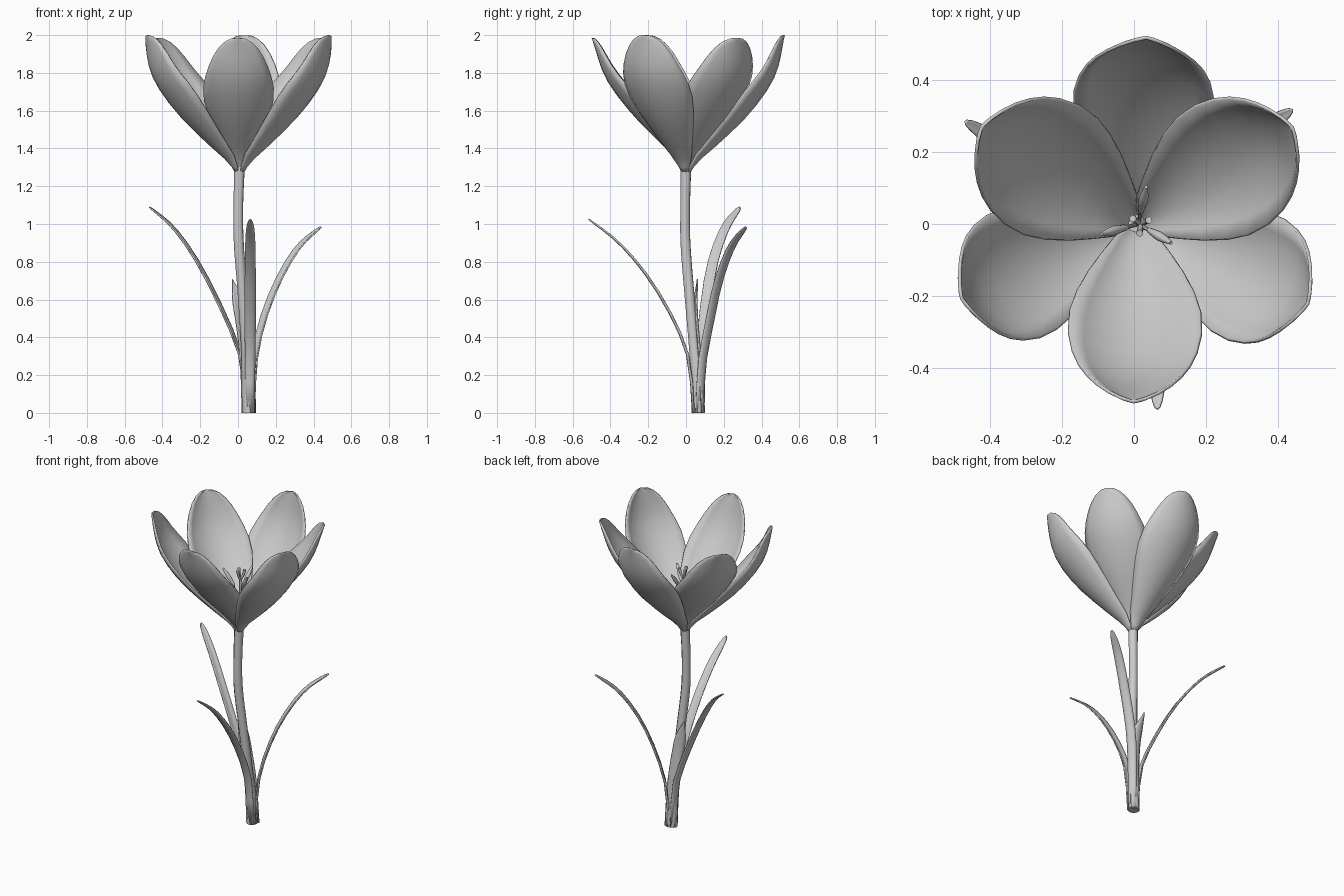
import bpy, bmesh, math
from mathutils import Vector

if "Cube" in bpy.data.objects:
    bpy.data.objects.remove(bpy.data.objects["Cube"])


def spline(points, t):
    """Catmull-Rom position at t in 0..1 along the control points."""
    p = [Vector(q) for q in points]
    p = [2 * p[0] - p[1]] + p + [2 * p[-1] - p[-2]]
    u = min(max(t, 0), 1) * (len(points) - 1)
    i = min(int(u), len(points) - 2)
    u -= i
    a, b, c, d = p[i:i + 4]
    return 0.5 * (2 * b + (c - a) * u + (2 * a - 5 * b + 4 * c - d) * u ** 2
                  + (3 * b - 3 * c + d - a) * u ** 3)


def finish(obj, angle=50):
    bpy.ops.object.select_all(action='DESELECT')
    obj.select_set(True)
    bpy.context.view_layer.objects.active = obj
    if obj.type == 'CURVE':
        bpy.ops.object.convert(target='MESH')
    bpy.ops.object.shade_smooth_by_angle(angle=math.radians(angle))


def tube(name, points, radii, steps=16):
    """Round stalk with a varying radius, capped at both ends."""
    curve = bpy.data.curves.new(name, 'CURVE')
    curve.dimensions = '3D'
    curve.bevel_depth = 1
    curve.bevel_resolution = 2
    curve.use_fill_caps = True
    line = curve.splines.new('POLY')
    line.points.add(steps)
    for i, point in enumerate(line.points):
        t = i / steps
        point.co = (*spline(points, t), 1)
        point.radius = spline([(r, 0, 0) for r in radii], t).x
    obj = bpy.data.objects.new(name, curve)
    bpy.context.collection.objects.link(obj)
    finish(obj)


def blade(name, points, azimuth, width, cup, thickness, rows=14, cols=8):
    """Cupped sheet swept along a path, flatter at the tip, hollow side inward."""
    side = Vector((-math.sin(azimuth), math.cos(azimuth), 0))
    bm = bmesh.new()
    grid = []
    for i in range(rows + 1):
        t = math.sin(i / rows * math.pi / 2)
        centre = spline(points, t)
        tangent = spline(points, t + 0.01) - spline(points, t - 0.01)
        inward = tangent.cross(side).normalized()
        bend = cup * (1 - 0.45 * t ** 3)
        w = width(t) / math.sin(bend)
        row = []
        for j in range(cols + 1):
            a = bend * (2 * j / cols - 1)
            row.append(bm.verts.new(centre + side * w * math.sin(a)
                                    + inward * w * (1 - math.cos(a))))
        grid.append(row)
    for low, high in zip(grid, grid[1:]):
        for j in range(cols):
            bm.faces.new((low[j], low[j + 1], high[j + 1], high[j]))
    bmesh.ops.remove_doubles(bm, verts=bm.verts, dist=0.0005)
    bmesh.ops.recalc_face_normals(bm, faces=bm.faces)
    mesh = bpy.data.meshes.new(name)
    bm.to_mesh(mesh)
    bm.free()
    obj = bpy.data.objects.new(name, mesh)
    bpy.context.collection.objects.link(obj)
    solid = obj.modifiers.new("thickness", 'SOLIDIFY')
    solid.thickness = thickness
    solid.offset = 0
    finish(obj)


# Stem and the sheath around its foot
tube("stem", [(0.055, 0.065, 0), (0.045, 0.045, 0.32), (0.024, 0.017, 0.64),
              (0.004, -0.003, 0.9), (0.002, -0.004, 1.1), (0.008, 0, 1.31)],
     [0.03, 0.029, 0.028, 0.028, 0.027, 0.03])
tube("foot_sheath", [(0.057, 0.065, 0), (0.052, 0.058, 0.2), (0.043, 0.04, 0.38)],
     [0.036, 0.034, 0.026], steps=6)

# Petals: three inner ones, three wider-spread outer ones
INNER = [(0.01, 1.27), (0.045, 1.34), (0.15, 1.45), (0.28, 1.585), (0.415, 1.77), (0.49, 1.985)]
OUTER = [(0.018, 1.27), (0.065, 1.335), (0.21, 1.46), (0.36, 1.61), (0.48, 1.79), (0.53, 2.0)]
PETALS = [("front_petal", INNER, -91, 1.01, 0.205),
          ("back_left_petal", INNER, 32, 1.04, 0.215),
          ("back_right_petal", INNER, 148, 1.04, 0.215),
          ("back_petal", OUTER, 87, 0.98, 0.215),
          ("front_left_petal", OUTER, -25, 0.99, 0.205),
          ("front_right_petal", OUTER, 203, 1.0, 0.205)]


def petal_width(full):
    def width(t):
        swell = 0.08 + 0.92 * math.sin(math.pi / 2 * min(1, t / 0.75) ** 1.6)
        return full * swell * math.sqrt(max(0, 1 - t ** 5))
    return width


for name, profile, degrees, reach, full in PETALS:
    az = math.radians(degrees)
    path = [(0.008 + r * reach * math.cos(az), r * reach * math.sin(az), z)
            for r, z in profile]
    blade(name, path, az, petal_width(full), 0.9, 0.009)


# Long arching leaves with blunt tips
def leaf_width(full):
    return lambda t: full * (0.85 + 0.15 * math.sin(t * math.pi)) * math.sqrt(max(0, 1 - t ** 14))


LEAVES = [("right_leaf", 165, 0.028,
           [(0.035, 0.075, 0), (0.012, 0.08, 0.28), (-0.08, 0.1, 0.52),
            (-0.21, 0.14, 0.78), (-0.34, 0.205, 0.97), (-0.47, 0.285, 1.09)]),
          ("left_leaf", 38, 0.028,
           [(0.08, 0.075, 0), (0.09, 0.09, 0.26), (0.135, 0.13, 0.48),
            (0.215, 0.175, 0.69), (0.32, 0.24, 0.87), (0.44, 0.318, 0.985)]),
          ("front_leaf", -90, 0.028,
           [(0.062, 0.035, 0), (0.064, 0.01, 0.28), (0.065, -0.07, 0.49),
            (0.065, -0.2, 0.71), (0.065, -0.35, 0.89), (0.065, -0.515, 1.025)])]
for name, degrees, full, path in LEAVES:
    blade(name, path, math.radians(degrees), leaf_width(full), 0.7, 0.007, cols=4)

# Short pointed bract behind the stem
blade("bract", [(0.055, 0.095, 0), (0.045, 0.08, 0.28), (0.015, 0.06, 0.53),
                (-0.03, 0.06, 0.71)], math.radians(100),
      lambda t: 0.037 * min(1, 4 * (1 - t)), 0.9, 0.006, cols=4)

# Stamens: thin filaments carrying tapered anthers
for i, degrees in enumerate((-30, 195, 78)):
    d = Vector((math.cos(math.radians(degrees)), math.sin(math.radians(degrees)), 0))
    base = Vector((0.012, 0, 1.29))
    neck = base + d * 0.035 + Vector((0, 0, 0.28))
    tip = base + d * 0.105 + Vector((0, 0, 0.38))
    tube(f"filament_{i + 1}", [base, base.lerp(neck, 0.5), neck], [0.006, 0.006, 0.005], steps=4)
    tube(f"anther_{i + 1}", [neck, neck.lerp(tip, 0.5), tip], [0.008, 0.013, 0.005], steps=6)

# Pistil: central style with three short stigma lobes
top = Vector((0.018, 0, 1.61))
tube("style", [(0.012, 0, 1.29), (0.015, 0, 1.45), top], [0.008, 0.007, 0.008], steps=4)
for i in range(3):
    a = math.radians(-95 + 120 * i)
    out = Vector((math.cos(a), math.sin(a), 0))
    end = top + out * 0.026 + Vector((0, 0, 0.07))
    tube(f"stigma_{i + 1}", [top, top.lerp(end, 0.5) + out * 0.004, end],
         [0.006, 0.008, 0.01], steps=4)
